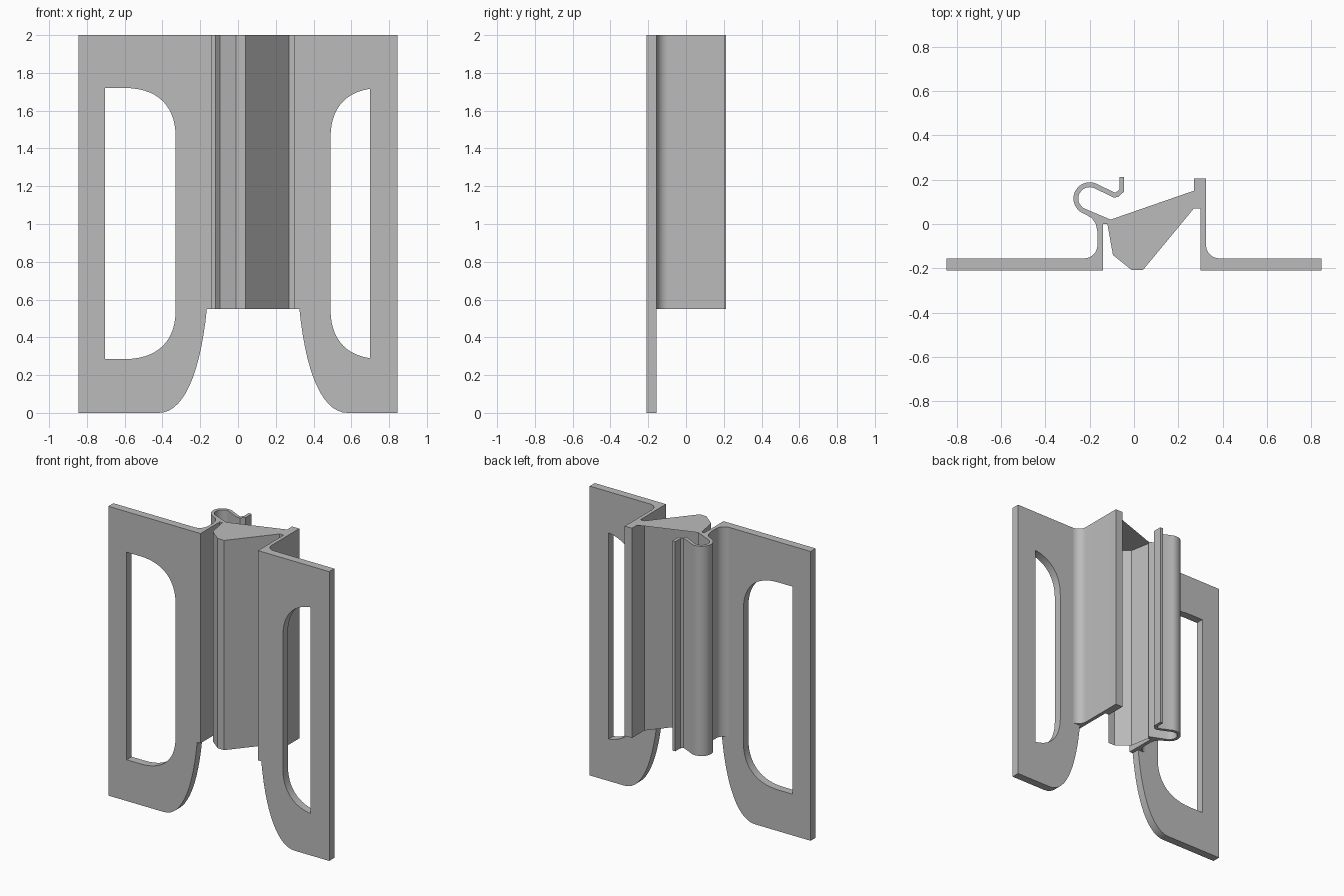
import bpy, bmesh, math
from mathutils import Vector

old = bpy.data.objects.get("Cube")
if old:
    bpy.data.objects.remove(old, do_unlink=True)

TOP, CUT = 2.0, 0.55          # top and lower end of the central section
FRONT, BACK = -0.21, -0.155   # wing plate thickness range
AXIS = 0.08                   # the wings mirror about this x

grey = bpy.data.materials.new("plain_grey")
grey.use_nodes = True
grey.diffuse_color = (0.5, 0.5, 0.5, 1)
grey.node_tree.nodes["Principled BSDF"].inputs["Base Color"].default_value = (0.5, 0.5, 0.5, 1)


def finish(name, mesh):
    mesh.materials.clear()
    mesh.materials.append(grey)
    ob = bpy.data.objects.new(name, mesh)
    bpy.context.collection.objects.link(ob)
    bpy.ops.object.select_all(action='DESELECT')
    ob.select_set(True)
    bpy.context.view_layer.objects.active = ob
    bpy.ops.object.shade_smooth_by_angle(angle=math.radians(30))
    return ob


def bezier(a, b, c, d, n=14):
    a, b, c, d = map(Vector, (a, b, c, d))
    pts = []
    for i in range(n + 1):
        t = i / n
        s = 1 - t
        pts.append(tuple(a * s**3 + b * 3 * s * s * t + c * 3 * s * t * t + d * t**3))
    return pts


def arc(cx, cy, r, start, end, n=10):
    angles = [math.radians(start + (end - start) * i / n) for i in range(n + 1)]
    return [(cx + r * math.cos(a), cy + r * math.sin(a)) for a in angles]


def flip(pts):
    return [(2 * AXIS - x, y) for x, y in pts]


def prism(name, outline):
    """Closed plan outline drawn up from the cut to the top."""
    bm = bmesh.new()
    face = bm.faces.new([bm.verts.new((x, y, CUT)) for x, y in outline])
    out = bmesh.ops.extrude_face_region(bm, geom=[face])
    moved = [v for v in out["geom"] if isinstance(v, bmesh.types.BMVert)]
    bmesh.ops.translate(bm, verts=moved, vec=(0, 0, TOP - CUT))
    bmesh.ops.recalc_face_normals(bm, faces=bm.faces)
    mesh = bpy.data.meshes.new(name)
    bm.to_mesh(mesh)
    bm.free()
    return finish(name, mesh)


def ribbon(path, width):
    """Outline of a strip of constant width along a path."""
    pts = [Vector(p) for p in path]
    sides = [], []
    for i, p in enumerate(pts):
        d0 = (p - pts[i - 1]).normalized() if i else None
        d1 = (pts[i + 1] - p).normalized() if i < len(pts) - 1 else None
        d0, d1 = d0 or d1, d1 or d0
        d = (d0 + d1).normalized()
        off = Vector((-d.y, d.x)) * width / 2 / max(d.dot(d0), 0.5)
        sides[0].append(tuple(p + off))
        sides[1].append(tuple(p - off))
    return sides[0] + sides[1][::-1]


def plate(name, loops):
    """Upright plate from an outer loop and a window loop."""
    cu = bpy.data.curves.new(name, 'CURVE')
    cu.dimensions = '2D'
    cu.fill_mode = 'BOTH'
    cu.extrude = (BACK - FRONT) / 2
    for loop in loops:
        sp = cu.splines.new('POLY')
        sp.points.add(len(loop) - 1)
        for p, (x, z) in zip(sp.points, loop):
            p.co = (x, z, 0, 1)
        sp.use_cyclic_u = True
    tmp = bpy.data.objects.new(name + "_outline", cu)
    bpy.context.collection.objects.link(tmp)
    mesh = bpy.data.meshes.new_from_object(tmp)
    bpy.data.objects.remove(tmp, do_unlink=True)
    for v in mesh.vertices:
        x, z, depth = v.co
        v.co = (x, (FRONT + BACK) / 2 - depth, z)
    bm = bmesh.new()
    bm.from_mesh(mesh)
    bmesh.ops.remove_doubles(bm, verts=bm.verts, dist=0.0002)
    bmesh.ops.recalc_face_normals(bm, faces=bm.faces)
    bm.to_mesh(mesh)
    bm.free()
    return finish(name, mesh)


# Wing plates with a swept lower corner and a rounded window
outer = [(-0.845, 0), (-0.845, TOP), (-0.14, TOP), (-0.14, CUT)]
outer += bezier((-0.165, CUT), (-0.20, 0.2), (-0.29, 0), (-0.42, 0))
corner = bezier((-0.60, 1.72), (-0.42, 1.72), (-0.33, 1.62), (-0.33, 1.46))
low_corner = [(x, 2.005 - z) for x, z in reversed(corner)]
window = [(-0.705, 1.72)] + corner + low_corner + [(-0.705, 0.285)]
plate("right_wing", [outer, window])

outer_left = [(min(x, 0.845), z) for x, z in flip(outer)]
outer_left[0], outer_left[1] = (0.845, 0), (0.845, TOP)
edge = 0.70
curve = [(x, z) for x, z in flip(corner) if x < edge - 0.005]
curve = [(edge, 1.715)] + curve
window_left = curve + [(x, 2.005 - z) for x, z in reversed(curve)]
plate("left_wing", [outer_left, window_left])

# Side walls with a fillet into the wing plates
fillet = arc(-0.225, -0.095, 0.06, 0, -90)
prism("right_wall", [(-0.14, BACK), (-0.14, 0), (-0.12, 0), (-0.105, 0.02),
                     (-0.215, 0.065), (-0.228, 0.048), (-0.19, 0.027),
                     (-0.172, 0), (-0.165, -0.035)] + fillet)
prism("left_wall", [(0.30, BACK), (0.30, 0.07), (0.27, 0.07), (0.27, 0.205),
                    (0.325, 0.205)] + flip(fillet))

# Rolled hook strip behind the right wall
hook = [(-0.115, 0.012)] + arc(-0.2, 0.115, 0.062, 250, 65, 18)
hook += [(-0.09, 0.131), (-0.076, 0.132), (-0.055, 0.152), (-0.055, 0.212)]
prism("hook_strip", ribbon(hook, 0.022))

# Central wedge: a shell with a closed top, open at the back and below
plan = [(0.27, 0.15), (-0.105, 0.02), (-0.12, 0), (-0.095, -0.14),
        (-0.01, -0.208), (0.04, -0.208), (0.27, 0.07)]
bm = bmesh.new()
high = [bm.verts.new((x, y, TOP)) for x, y in plan]
low = [bm.verts.new((x, y, CUT)) for x, y in plan]
bm.faces.new(high)
for i in range(1, len(plan) - 1):
    bm.faces.new([low[i], low[i + 1], high[i + 1], high[i]])
mesh = bpy.data.meshes.new("central_wedge")
bm.to_mesh(mesh)
bm.free()
finish("central_wedge", mesh)
